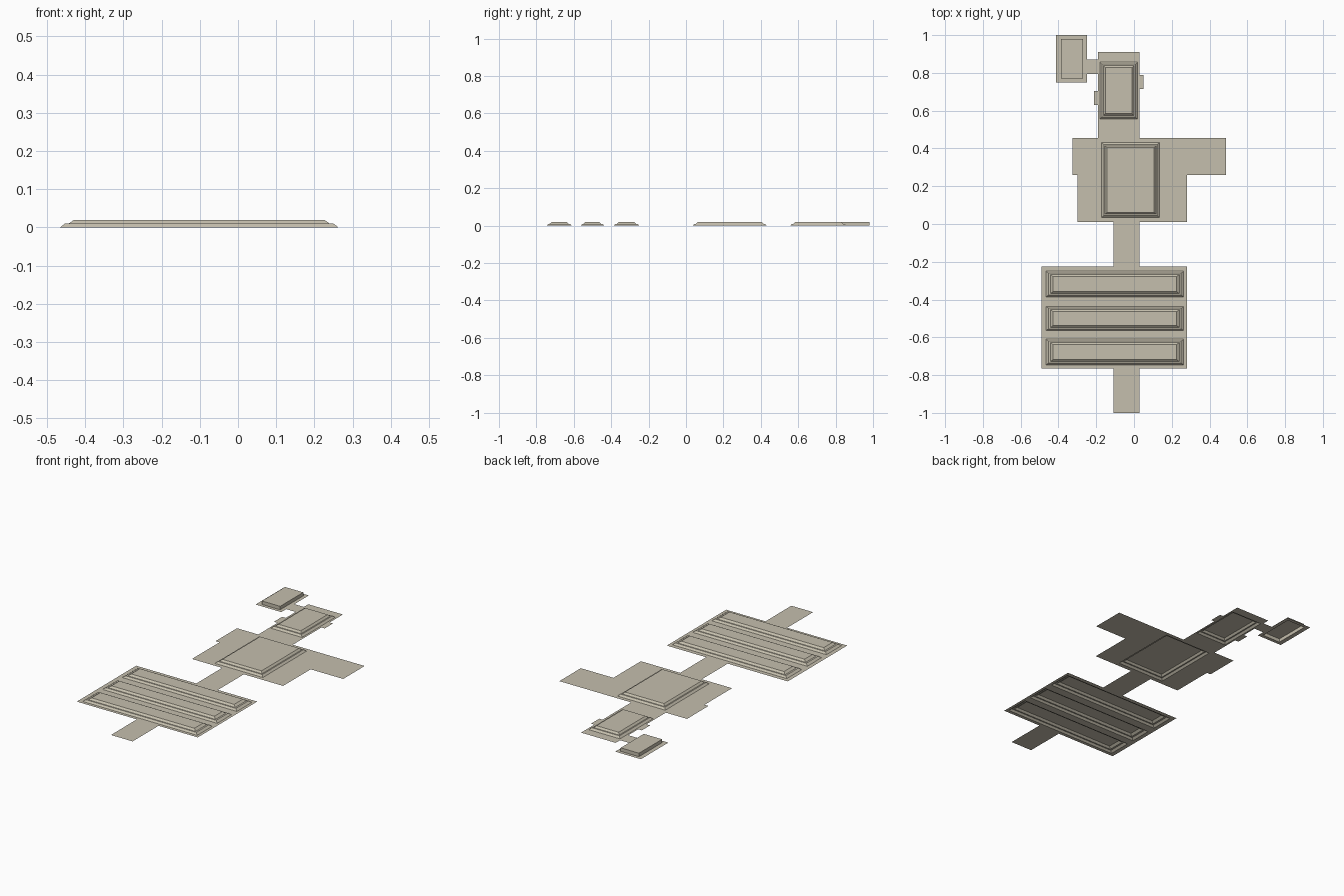
import bpy, bmesh

if "Cube" in bpy.data.objects:
    bpy.data.objects.remove(bpy.data.objects["Cube"])

mat = bpy.data.materials.new("warm_beige")
mat.diffuse_color = (0.56, 0.52, 0.42, 1)
mat.use_nodes = True
mat.node_tree.nodes["Principled BSDF"].inputs["Base Color"].default_value = mat.diffuse_color


def finish(name, bm):
    bmesh.ops.remove_doubles(bm, verts=bm.verts[:], dist=1e-5)
    me = bpy.data.meshes.new(name)
    bm.to_mesh(me)
    bm.free()
    me.materials.append(mat)
    ob = bpy.data.objects.new(name, me)
    bpy.context.collection.objects.link(ob)


# Rectangles are (x0, x1, y0, y1)
slabs = [
    (-0.108, 0.03, -1.0, -0.765),     # entrance passage
    (-0.49, 0.28, -0.765, -0.225),    # large room
    (-0.108, 0.03, -0.225, 0.01),     # link passage
    (-0.30, 0.28, 0.01, 0.455),       # middle room
    (-0.325, -0.30, 0.26, 0.455),     # left wing
    (0.28, 0.487, 0.26, 0.455),       # right wing
    (-0.19, 0.03, 0.455, 0.91),       # upper room
    (0.03, 0.051, 0.715, 0.79),       # right alcove
    (-0.213, -0.19, 0.63, 0.705),     # left alcove
    (-0.25, -0.19, 0.795, 0.87),      # side doorway
    (-0.413, -0.25, 0.75, 1.0),       # small room
]

# Stepped coffers, open underneath; each level is (x inset, y inset, z)
stepped = [(0, 0, 0), (0.013, 0.010, 0.01), (0.023, 0.017, 0.01), (0.037, 0.028, 0.02)]
even = [(0, 0, 0), (0.011, 0.011, 0.01), (0.018, 0.018, 0.01), (0.028, 0.028, 0.02)]
straight = [(0, 0, 0), (0, 0, 0.02)]
coffers = [
    ("large_coffer_back", (-0.466, 0.263, -0.386, -0.25), stepped),
    ("large_coffer_middle", (-0.466, 0.263, -0.565, -0.436), stepped),
    ("large_coffer_front", (-0.466, 0.263, -0.746, -0.61), stepped),
    ("middle_room_coffer", (-0.171, 0.134, 0.034, 0.432), even),
    ("upper_room_coffer", (-0.18, 0.018, 0.556, 0.857), even),
    ("small_room_coffer", (-0.387, -0.271, 0.77, 0.98), straight),
]


def inside(x, y, r):
    return r[0] < x < r[1] and r[2] < y < r[3]


# Flat sheet: every grid cell that lies in a room and outside the coffers
holes = [c[1] for c in coffers]
xs = sorted({v for r in slabs + holes for v in r[:2]})
ys = sorted({v for r in slabs + holes for v in r[2:]})
bm = bmesh.new()
for x0, x1 in zip(xs, xs[1:]):
    for y0, y1 in zip(ys, ys[1:]):
        x, y = (x0 + x1) / 2, (y0 + y1) / 2
        if any(inside(x, y, r) for r in slabs) and not any(inside(x, y, h) for h in holes):
            corners = ((x0, y0), (x1, y0), (x1, y1), (x0, y1))
            bm.faces.new([bm.verts.new((a, b, 0)) for a, b in corners])
finish("flat_ceiling_sheet", bm)

# Raised coffers
for name, (x0, x1, y0, y1), levels in coffers:
    bm = bmesh.new()
    rings = []
    for dx, dy, z in levels:
        a, b, c, d = x0 + dx, x1 - dx, y0 + dy, y1 - dy
        rings.append([bm.verts.new((x, y, z)) for x, y in ((a, c), (b, c), (b, d), (a, d))])
    for lo, hi in zip(rings, rings[1:]):
        for i in range(4):
            j = (i + 1) % 4
            bm.faces.new((lo[i], lo[j], hi[j], hi[i]))
    bm.faces.new(rings[-1])
    finish(name, bm)
